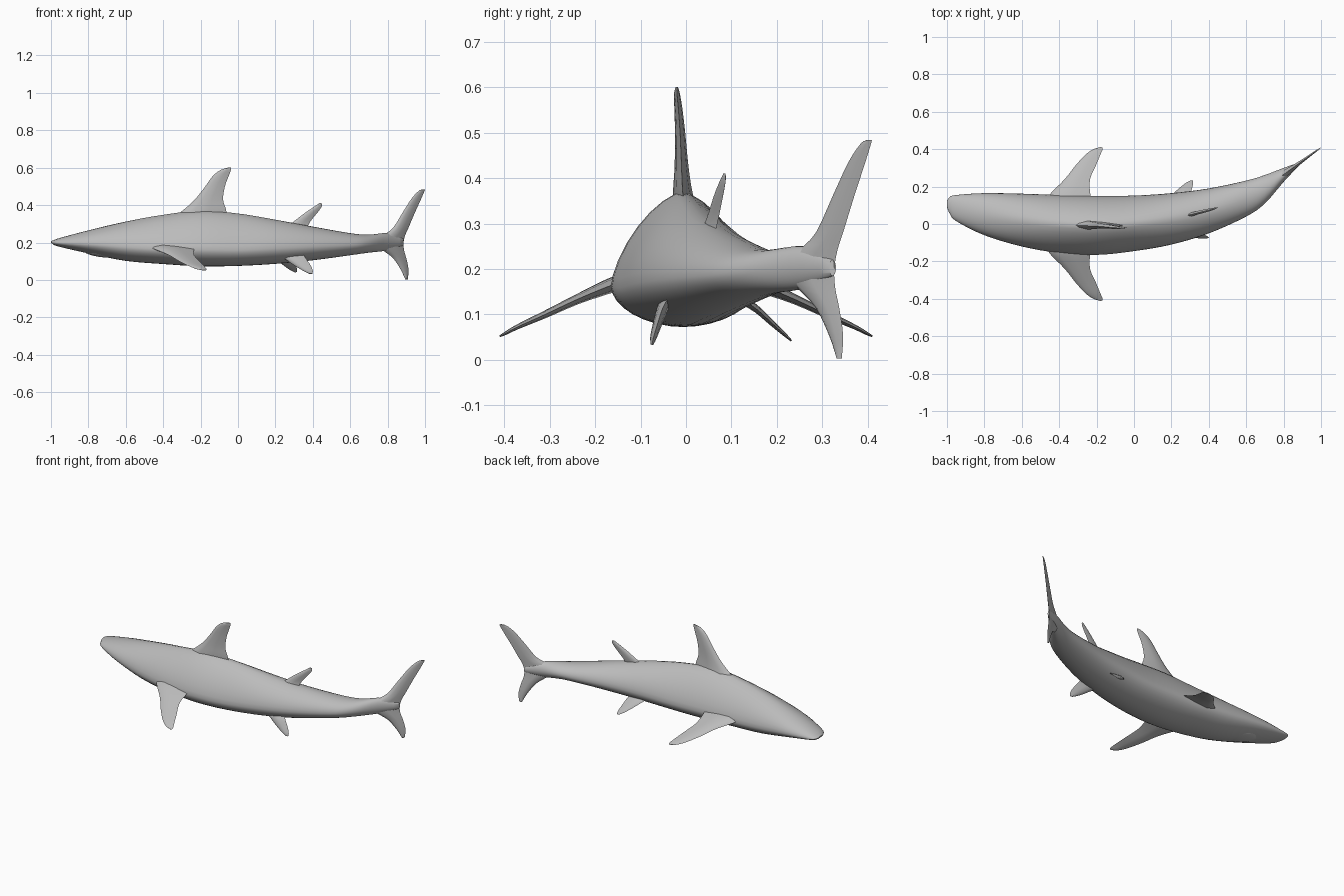
import bpy, bmesh, math
from mathutils import Vector

if "Cube" in bpy.data.objects:
    bpy.data.objects.remove(bpy.data.objects["Cube"])

skin = bpy.data.materials.new("grey skin")
skin.use_nodes = True
GREY = (0.5, 0.5, 0.5, 1)
skin.diffuse_color = GREY
skin.node_tree.nodes["Principled BSDF"].inputs["Base Color"].default_value = GREY


def refine(rows, steps):
    """Catmull-Rom interpolation through rows of numbers."""
    pts = [Vector(r) for r in rows]
    pts = [2 * pts[0] - pts[1]] + pts + [2 * pts[-1] - pts[-2]]
    out = []
    for a, b, c, d in zip(pts, pts[1:], pts[2:], pts[3:]):
        for i in range(steps):
            t = i / steps
            out.append(b + (c - a) * t / 2 + (2 * a - 5 * b + 4 * c - d) * t * t / 2
                       + (3 * b - a - 3 * c + d) * t ** 3 / 2)
    return out + [pts[-2]]


def loft(name, rings):
    """Skin a run of closed rings and cap both ends."""
    bm = bmesh.new()
    loops = [[bm.verts.new(p) for p in ring] for ring in rings]
    n = len(loops[0])
    for a, b in zip(loops, loops[1:]):
        for i in range(n):
            j = (i + 1) % n
            bm.faces.new((a[i], a[j], b[j], b[i]))
    bm.faces.new(loops[0])
    bm.faces.new(loops[-1])
    bmesh.ops.recalc_face_normals(bm, faces=bm.faces)
    mesh = bpy.data.meshes.new(name)
    bm.to_mesh(mesh)
    bm.free()
    obj = bpy.data.objects.new(name, mesh)
    bpy.context.collection.objects.link(obj)
    finish(obj)
    return obj


def finish(obj):
    obj.data.materials.clear()
    obj.data.materials.append(skin)
    bpy.ops.object.select_all(action='DESELECT')
    obj.select_set(True)
    bpy.context.view_layer.objects.active = obj
    bpy.ops.object.shade_smooth_by_angle(angle=math.radians(45))


def power(v, p):
    return math.copysign(abs(v) ** p, v)


def section(x, y0, y1, z0, z1, widest, shape, sides=32):
    """Body slice: rounded belly, flanks rising to a narrow back."""
    yc, w, zc = (y0 + y1) / 2, (y1 - y0) / 2, z0 + (z1 - z0) * widest
    ring = []
    for i in range(sides):
        a = 2 * math.pi * i / sides
        s, c = math.sin(a), math.cos(a)
        e = 2 / shape if s > 0 else 1.05
        h = z1 - zc if s > 0 else zc - z0
        ring.append((x, yc + w * power(c, e), zc + h * power(s, e)))
    return ring


# Body stations: x, y range, z range, height of widest line, back shape
body = [(-1, .09, .125, .2, .208, .45, 2), (-.985, .055, .145, .188, .213, .45, 2),
        (-.95, .015, .155, .176, .225, .42, 2), (-.8, -.06, .165, .142, .265, .4, 1.9),
        (-.6, -.12, .162, .102, .312, .35, 1.7), (-.4, -.155, .155, .085, .348, .3, 1.55),
        (-.2, -.165, .15, .073, .37, .3, 1.5), (0, -.145, .152, .075, .355, .3, 1.55),
        (.2, -.11, .165, .086, .322, .35, 1.7), (.4, -.05, .19, .105, .285, .4, 1.8),
        (.6, .04, .232, .132, .25, .45, 2), (.7, .11, .262, .146, .242, .5, 2),
        (.8, .225, .3, .158, .25, .5, 2), (.885, .315, .33, .185, .22, .5, 2)]
loft("body", [section(*r) for r in refine(body, 4)])


def fin(name, stations, normal, thick, bend=lambda x: 0):
    """Tapered blade from (lead x, trail x, y, z, thickness factor) rows."""
    normal = Vector(normal).normalized()
    half = [(0, 0), (.06, .45), (.25, 1), (.6, .7), (.88, .25)]
    outline = half + [(1, 0)] + [(t, -h) for t, h in half[:0:-1]]
    rings = []
    for lead, trail, y, z, k in refine(stations, 3):
        ring = []
        for t, h in outline:
            x = lead + (trail - lead) * t
            ring.append(Vector((x, y + bend(x), z)) + normal * h * thick * k)
        rings.append(ring)
    return loft(name, rings)


# Dorsal fins
fin("dorsal_fin", [(-.33, -.06, -.005, .345, 1), (-.285, -.065, -.008, .38, .8),
                   (-.23, -.08, -.01, .43, .6), (-.175, -.07, -.013, .5, .45),
                   (-.135, -.05, -.017, .555, .35), (-.095, -.038, -.02, .587, .25),
                   (-.055, -.038, -.02, .6, .1)], (0, 1, 0), .025)
fin("rear_dorsal_fin", [(.25, .37, .04, .275, 1), (.295, .385, .045, .31, .8),
                        (.36, .425, .045, .36, .7), (.41, .448, .045, .393, .5),
                        (.435, .447, .045, .41, .2)], (-.25, 1, 0), .012,
    lambda x: .25 * (x - .28))

# Pectoral fins, one on each side
for side, name in ((-1, "right_pectoral_fin"), (1, "left_pectoral_fin")):
    rows = [(-.47, -.225, .13, .175, 1), (-.44, -.235, .17, .162, .9),
            (-.37, -.235, .24, .133, .6), (-.315, -.205, .31, .1, .45),
            (-.26, -.18, .37, .073, .3), (-.22, -.168, .398, .058, .2),
            (-.185, -.17, .41, .052, .1)]
    fin(name, [(a, b, side * y, z, k) for a, b, y, z, k in rows], (0, side * .45, 1), .018)

# Pelvic fins, following the bend of the body
fin("right_pelvic_fin", [(.2, .35, -.04, .135, 1), (.25, .365, -.052, .112, .9),
                         (.305, .39, -.064, .075, .7), (.35, .4, -.072, .048, .5),
                         (.38, .397, -.075, .033, .2)], (0, 1, -.3), .014)
fin("left_pelvic_fin", [(.17, .29, .12, .135, 1), (.2, .3, .155, .112, .8),
                        (.24, .31, .19, .08, .6), (.275, .316, .218, .055, .4),
                        (.3, .314, .232, .042, .2)], (0, .6, 1), .01)

# Tail fin, curving with the spine
fin("tail_fin", [(.895, .908, 0, .003, .4), (.87, .912, 0, .055, .6), (.83, .9, 0, .115, .9),
                 (.775, .888, 0, .158, 1.3), (.72, .885, 0, .2, 1.6), (.78, .895, 0, .242, 1.3),
                 (.83, .912, 0, .28, .9), (.88, .946, 0, .36, .6), (.928, .98, 0, .435, .4),
                 (.965, .997, 0, .475, .3), (.985, 1, 0, .484, .2)],
    (-.75, 1, 0), .014, lambda x: .265 + .72 * (x - .8))

# Lower jaw standing slightly below the snout
bpy.ops.mesh.primitive_uv_sphere_add(segments=24, ring_count=12, location=(-.73, .045, .146))
jaw = bpy.context.object
jaw.name = "lower_jaw"
jaw.scale = (.1, .065, .024)
jaw.rotation_euler = (0, math.radians(7), math.radians(-17))
finish(jaw)
